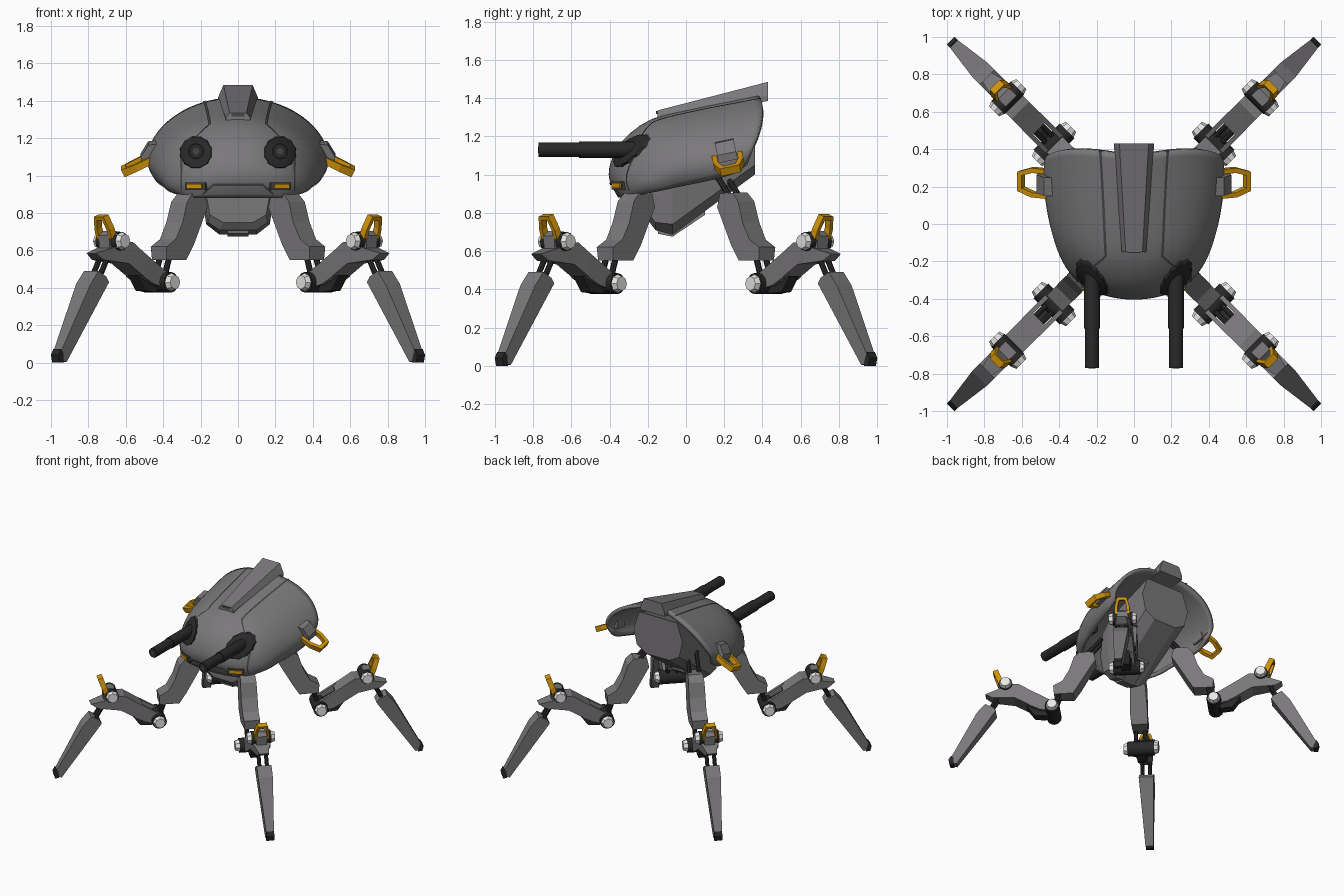
import bpy, bmesh, math
from mathutils import Matrix, Vector
from mathutils.bvhtree import BVHTree

if "Cube" in bpy.data.objects:
    bpy.data.objects.remove(bpy.data.objects["Cube"])


def material(name, rgb):
    m = bpy.data.materials.new(name)
    m.diffuse_color = (*rgb, 1)
    m.use_nodes = True
    m.node_tree.nodes["Principled BSDF"].inputs["Base Color"].default_value = m.diffuse_color
    return m


GRAY = material("armour_gray", (0.195, 0.188, 0.195))
DARK = material("dark_gray", (0.06, 0.06, 0.062))
BLACK = material("gunmetal_black", (0.022, 0.022, 0.022))
WHITE = material("bolt_white", (0.82, 0.82, 0.8))
YELLOW = material("signal_yellow", (0.65, 0.3, 0.003))
I = Matrix.Identity(4)


def finish(name, bm, mat, smooth=None, recalc=True):
    if recalc:
        bmesh.ops.recalc_face_normals(bm, faces=bm.faces)
    me = bpy.data.meshes.new(name)
    bm.to_mesh(me)
    bm.free()
    me.materials.append(mat)
    ob = bpy.data.objects.new(name, me)
    bpy.context.collection.objects.link(ob)
    if smooth:
        bpy.context.view_layer.objects.active = ob
        ob.select_set(True)
        bpy.ops.object.shade_smooth_by_angle(angle=math.radians(smooth))
        ob.select_set(False)
    return ob


def prism(name, profile, half, mat, M=I):
    """Profile (u, v) extruded both ways along local y; half is one width or one per point."""
    bm = bmesh.new()
    hs = half if isinstance(half, (list, tuple)) else [half] * len(profile)
    a, b = [[bm.verts.new(M @ Vector((u, s * h, v))) for (u, v), h in zip(profile, hs)]
            for s in (-1, 1)]
    n = len(profile)
    bm.faces.new(a)
    bm.faces.new(b[::-1])
    for i in range(n):
        j = (i + 1) % n
        bm.faces.new((a[i], b[i], b[j], a[j]))
    return finish(name, bm, mat)


def loft(name, sections, mat):
    """Mirrored half sections (y, [(x, z), ...]) from bottom to top, joined along y."""
    bm = bmesh.new()
    rings = [[bm.verts.new((x, y, z)) for x, z in pts + [(-x, z) for x, z in pts[::-1]]] for y, pts in sections]
    bm.faces.new(rings[0])
    bm.faces.new(rings[-1][::-1])
    for a, b in zip(rings, rings[1:]):
        for i in range(len(a)):
            j = (i + 1) % len(a)
            bm.faces.new((a[i], b[i], b[j], a[j]))
    return finish(name, bm, mat)


def box(name, c, size, mat, M=I):
    bm = bmesh.new()
    bmesh.ops.create_cube(bm, size=1, matrix=M @ Matrix.Translation(c) @ Matrix.Diagonal((*size, 1)))
    return finish(name, bm, mat)


def rod(name, p, q, r, mat, seg=12, M=I, r2=None):
    p, q = M @ Vector(p), M @ Vector(q)
    d = q - p
    bm = bmesh.new()
    bmesh.ops.create_cone(bm, cap_ends=True, segments=seg, radius1=r, radius2=r2 or r, depth=d.length,
                          matrix=Matrix.Translation((p + q) / 2) @ d.to_track_quat('Z', 'Y').to_matrix().to_4x4())
    return finish(name, bm, mat, 40 if seg > 8 else None)


# Shell: arches fanning from the front rim to the rear; (half width, rim y, rim z, apex y, apex z)
ARCH = [(.28, -.27, .885, -.355, .88), (.34, -.21, .90, -.40, .97), (.395, -.13, .915, -.395, 1.06),
        (.435, -.04, .935, -.33, 1.18), (.47, .06, .955, -.18, 1.29), (.495, .17, .98, .05, 1.35),
        (.505, .25, 1.005, .23, 1.39), (.495, .32, 1.05, .36, 1.42)]


def arch(t):
    i = min(int(t), 6)
    f = t - i
    p = [ARCH[max(0, min(7, k))] for k in range(i - 1, i + 3)]
    return [b + .5 * f * (c - a + f * (2 * a - 5 * b + 4 * c - d + f * (3 * (b - c) + d - a)))
            for a, b, c, d in zip(*p)]


def surf(t, a):
    w, yb, zb, ya, za = arch(t)
    s = math.sin(a)
    bulge = .05 * math.sin(2 * min(a, math.pi - a)) * max(0, t - 5) / 2
    tuck = 1 - .1 * min(1, t / 3) * max(0, 1 - s / .35) ** 2
    return Vector((w * math.cos(a) * tuck, yb + (ya - yb) * s + bulge, zb + (za - zb) * s))


NT, NA = 21, 40
bm = bmesh.new()
grid = [[bm.verts.new(surf(7 * i / NT, math.pi * j / NA)) for j in range(NA + 1)] for i in range(NT + 1)]
for i in range(NT):
    for j in range(NA):
        bm.faces.new((grid[i][j], grid[i + 1][j], grid[i + 1][j + 1], grid[i][j + 1]))
TREE = BVHTree.FromBMesh(bm)
shell = finish("shell", bm, GRAY, 40, recalc=False)
mod = shell.modifiers.new("thickness", 'SOLIDIFY')
mod.thickness, mod.offset = .03, -1


def hug(x, z, off):
    """Point on the shell front at (x, z), lifted forward by off."""
    hit = TREE.ray_cast(Vector((x, -2, z)), Vector((0, 1, 0)))[0]
    return Vector((x, (hit.y if hit else -.33) - off, z))


# Panel seams that follow the shell
SEAM = [(7, .18), (4, .15), (3, .30), (.8, .30)]
for s, side in ((1, "right"), (-1, "left")):
    bm = bmesh.new()
    rows = []
    for (t0, x0), (t1, x1) in zip(SEAM, SEAM[1:]):
        for k in range(11):
            t, x = t0 + (t1 - t0) * k / 10, x0 + (x1 - x0) * k / 10
            a = math.acos(x / arch(t)[0])
            e = .007 / arch(t)[0]
            row = []
            for q in (a - e, a + e):
                p = surf(t, q)
                n = (p - Vector((0, .15, .95))).normalized() * .005
                row.append(bm.verts.new(((p.x + n.x) * s, p.y + n.y, p.z + n.z)))
            rows.append(row)
    for (a, b), (c, d) in zip(rows, rows[1:]):
        bm.faces.new((a, b, d, c) if s > 0 else (a, c, d, b))
    finish("seam_" + side, bm, DARK, recalc=False)

# Front notch trim
bm = bmesh.new()
rows = []
LINE = [(-.19, .9), (-.13, .952), (.13, .952), (.19, .9)]
for (x0, z0), (x1, z1) in zip(LINE, LINE[1:]):
    for k in range(9):
        x, z = x0 + (x1 - x0) * k / 8, z0 + (z1 - z0) * k / 8
        rows.append([bm.verts.new(hug(x, z + d, .006)) for d in (-.007, .007)])
for (a, b), (c, d) in zip(rows, rows[1:]):
    bm.faces.new((a, c, d, b))
finish("front_trim", bm, DARK, recalc=False)

# Spine on top, tapering to the front
loft("spine", [(-.15, [(.065, 1.28), (.065, 1.31), (.045, 1.335)]),
               (.43, [(.108, 1.385), (.108, 1.415), (.078, 1.485)])], GRAY)
box("spine_vent", (0, -.152, 1.325), (.07, .008, .016), DARK)

# Faceted body core and keel
loft("core", [(-.19, [(.08, .75), (.15, .79), (.17, .9), (.15, 1.05)]),
              (-.16, [(.1, .71), (.16, .75), (.18, .9), (.17, 1.08)]),
              (-.07, [(.1, .685), (.17, .74), (.2, .93), (.18, 1.16)]),
              (.36, [(.1, 1.0), (.19, 1.05), (.22, 1.18), (.17, 1.325)])], GRAY)
SIDE = Matrix.Rotation(math.pi / 2, 4, 'Z')
prism("keel", [(-.155, .74), (-.145, .69), (-.07, .675), (.1, .79), (.1, .83)], .055, GRAY, SIDE)

for s, side in ((1, "right"), (-1, "left")):
    MX = Matrix.Diagonal((s, 1, 1, 1))
    # Gun collar: round toothed pad moulded to the shell
    x = .225 * s
    bm = bmesh.new()
    rings = []
    for r, off in ((.03, .02), (.06, .02), (.08, .018), (.086, -.02)):
        ring = []
        for k in range(24):
            a = k * math.tau / 24
            q = r + (.005 if k % 2 and r > .07 else 0)
            ring.append(bm.verts.new(hug(x + q * math.cos(a), 1.125 + q * math.sin(a), off)))
        rings.append(ring)
    bm.faces.new(rings[0])
    for a, b in zip(rings, rings[1:]):
        for k in range(24):
            j = (k + 1) % 24
            bm.faces.new((a[k], b[k], b[j], a[j]))
    if sum(f.normal.y for f in bm.faces if not f.normal_update()) > 0:
        bmesh.ops.reverse_faces(bm, faces=bm.faces)
    finish("gun_collar_" + side, bm, BLACK, recalc=False)
    rod("gun_sleeve_" + side, (x, -.56, 1.13), (x, -.2, 1.13), .043, BLACK, 16)
    rod("gun_barrel_" + side, (x, -.77, 1.13), (x, -.5, 1.13), .038, BLACK, 16)
    rod("gun_bore_" + side, (x, -.773, 1.13), (x, -.76, 1.13), .018, DARK, 12)
    # Front marker lights
    L = MX @ Matrix.Translation((.225, -.35, .943)) @ Matrix.Rotation(math.radians(27), 4, 'Z')
    box("light_frame_" + side, (0, .002, 0), (.12, .03, .04), DARK, L)
    box("light_" + side, (0, -.006, 0), (.09, .03, .024), YELLOW, L)
    # Side handles, tilted with the body, and their mounts
    T = MX @ Matrix.Translation((.455, .215, 1.1)) @ Matrix.Rotation(math.radians(12), 4, 'X')
    H = T @ Matrix(((0, .447, .894, 0), (1, 0, 0, 0), (0, .894, -.447, 0), (0, 0, 0, 1)))
    prism("handle_" + side, [(-.08, 0), (-.08, .1), (-.052, .18), (.052, .18), (.08, .1), (.08, 0), (.054, 0),
                             (.054, .09), (.034, .154), (-.034, .154), (-.054, .09), (-.054, 0)],
          [.018, .019, .022, .022, .019, .018] * 2, YELLOW, H)
    prism("handle_mount_" + side, [(-.02, .08), (.025, .075), (.065, .01), (.06, -.03), (-.02, -.03)], .05, GRAY, T)

# Legs, built outward along x and turned to each diagonal
for k, tag in enumerate(("back_right", "back_left", "front_left", "front_right")):
    M = Matrix.Rotation(math.radians(45 + 90 * k), 4, 'Z')
    prism("thigh_" + tag, [(.30, .9), (.40, .905), (.445, .86), (.48, .75), (.53, .66), (.60, .62), (.595, .55),
                           (.45, .55), (.40, .63), (.285, .83)],
          [.05, .055, .06, .062, .06, .06, .055, .06, .066, .055], GRAY, M)
    for t in (-.035, .035):
        n = tag + ("_a" if t < 0 else "_b")
        rod("hip_rod_" + n, (.24, t, 1.02), (.38, t, .86), .016, BLACK, 8, M)
        rod("thigh_rod_" + n, (.55, t, .58), (.60, t, .43), .016, BLACK, 8, M)
        rod("shin_rod_" + n, (.97, t * .8, .64), (1.08, t * .8, .45), .015, BLACK, 8, M)
        rod("link_rod_" + n, (.605, t * .7, .44), (.78, t * .7, .53), .015, BLACK, 8, M)
    # Elbow
    rod("elbow_" + tag, (.605, -.1, .43), (.605, .1, .43), .055, BLACK, 12, M)
    for s in (-1, 1):
        e = tag + ("_a" if s < 0 else "_b")
        rod("elbow_cap_" + e, (.605, s * .095, .43), (.605, s * .13, .43), .05, WHITE, 8, M, .038)
        rod("knee_cap_" + e, (.955, s * .07, .65), (.955, s * .103, .65), .05, WHITE, 8, M, .038)
        # Link side plates forming a fork at the elbow
        prism("link_fork_" + e, [(.59, .475), (.61, .40), (.70, .42), (.78, .46), (.78, .592)], .012, GRAY,
              M @ Matrix.Translation((0, s * .055, 0)))
    # Link and knee
    prism("link_" + tag, [(.72, .553), (.74, .44), (.89, .53), (1.06, .55), (1.11, .585), (1.0, .615), (.90, .645),
                          (.86, .645)],
          [.066, .066, .066, .045, .035, .06, .066, .066], GRAY, M)
    prism("link_bracket_" + tag, [(.60, .40), (.66, .378), (.74, .385), (.80, .47), (.7, .46)], .035, BLACK, M)
    rod("knee_" + tag, (.955, -.075, .65), (.955, .075, .65), .05, BLACK, 12, M)
    prism("knee_block_" + tag, [(.91, .63), (.93, .70), (.985, .705), (1.015, .68), (1.01, .61)], .04, GRAY, M)
    # Knee hoop, leaning outward
    prism("knee_hoop_" + tag, [(-.058, -.02), (-.056, .03), (-.036, .105), (.036, .105), (.056, .03), (.058, -.02),
                               (.036, -.02), (.035, .03), (.021, .083), (-.021, .083), (-.035, .03), (-.036, -.02)],
          .02, YELLOW, M @ Matrix.Translation((1.0, 0, .688)) @ Matrix.Rotation(math.radians(20), 4, 'Y') @ SIDE)
    # Shin and foot
    prism("shin_" + tag, [(1.03, .43), (1.05, .46), (1.11, .49), (1.17, .42), (1.372, .05), (1.375, .01), (1.325, .005)],
          [.055, .055, .055, .055, .028, .026, .03], GRAY, M)
    prism("foot_" + tag, [(1.345, 0), (1.375, 0), (1.386, .04), (1.368, .072), (1.35, .055)], .029, BLACK, M)
